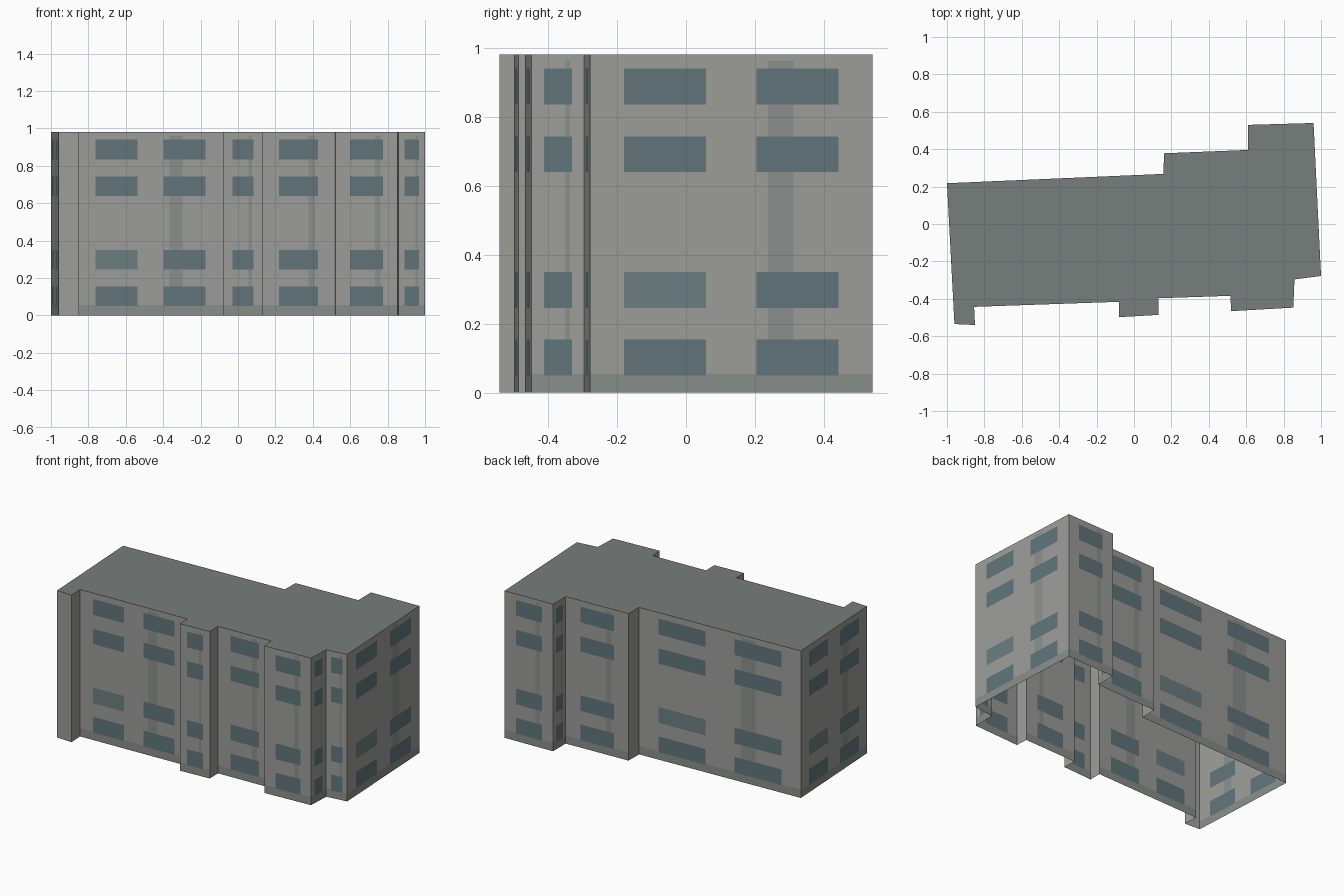
import bpy, bmesh
from mathutils import Vector

if "Cube" in bpy.data.objects:
    bpy.data.objects.remove(bpy.data.objects["Cube"])

HEIGHT = 0.98

# Building footprint, counter-clockwise from the front left corner
FOOTPRINT = [Vector(p) for p in (
    (-0.96, -0.535), (-0.85, -0.54), (-0.855, -0.443), (-0.08, -0.416),
    (-0.08, -0.498), (0.132, -0.486), (0.13, -0.397), (0.515, -0.384),
    (0.52, -0.466), (0.852, -0.447), (0.858, -0.296), (1.0, -0.278),
    (0.96, 0.54), (0.61, 0.53), (0.61, 0.396), (0.16, 0.378),
    (0.158, 0.268), (-1.0, 0.218))]

# Window rows and the horizontal bands of every wall
ROWS = [(0.05, 0.155), (0.245, 0.35), (0.64, 0.742), (0.835, 0.94)]
BASE_TOP, STRIP_TOP = 0.055, 0.962
LEVELS = sorted({0, BASE_TOP, STRIP_TOP, HEIGHT} | {z for r in ROWS for z in r})


def srgb(*rgb):
    return [((c / 255 + 0.055) / 1.055) ** 2.4 for c in rgb] + [1.0]


def material(name, *rgb):
    m = bpy.data.materials.new(name)
    m.diffuse_color = srgb(*rgb)
    m.use_nodes = True
    m.node_tree.nodes["Principled BSDF"].inputs["Base Color"].default_value = m.diffuse_color
    return m


def make_object(name, bm, materials):
    mesh = bpy.data.meshes.new(name)
    bm.to_mesh(mesh)
    bm.free()
    for m in materials:
        mesh.materials.append(m)
    obj = bpy.data.objects.new(name, mesh)
    bpy.context.collection.objects.link(obj)
    return obj


WALL, BASE, STRIP, GLASS, PALE_GLASS = range(5)


def layout(length):
    """Window columns and pilaster strip, as fractions of the wall length."""
    if length > 0.6:
        return [(0.12, 0.41), (0.59, 0.88)], (0.63, 0.72)
    if length > 0.12:
        return [(0.235, 0.77)], (0.64, 0.73)
    return [], None


def cell_kind(u, z, columns, strip):
    if not columns:
        return WALL
    for row, (z0, z1) in enumerate(ROWS):
        for col, (u0, u1) in enumerate(columns):
            if z0 < z < z1 and u0 < u < u1:
                pale = row == 1 and col == 0 and len(columns) == 2
                return PALE_GLASS if pale else GLASS
    if z < BASE_TOP:
        return BASE
    return STRIP if strip[0] < u < strip[1] and z < STRIP_TOP else WALL


# Walls: each one a flat grid whose cells are coloured as glass, strip or base
bm = bmesh.new()
for i, a in enumerate(FOOTPRINT):
    b = FOOTPRINT[(i + 1) % len(FOOTPRINT)]
    columns, strip = layout((b - a).length)
    cuts = {0, 1} | {u for c in columns for u in c} | set(strip or ())
    cuts = sorted(cuts)
    grid = [[bm.verts.new((*a.lerp(b, u), z)) for z in LEVELS] for u in cuts]
    for j in range(len(cuts) - 1):
        for k in range(len(LEVELS) - 1):
            f = bm.faces.new((grid[j][k], grid[j + 1][k],
                              grid[j + 1][k + 1], grid[j][k + 1]))
            f.material_index = cell_kind((cuts[j] + cuts[j + 1]) / 2,
                                         (LEVELS[k] + LEVELS[k + 1]) / 2,
                                         columns, strip)
bmesh.ops.remove_doubles(bm, verts=bm.verts, dist=0.0005)
make_object("walls", bm, [
    material("wall_render", 157, 158, 154),
    material("base_band", 138, 143, 139),
    material("pilaster_strip", 140, 144, 141),
    material("window_glass", 97, 117, 123),
    material("pale_window_glass", 108, 126, 130)])

# Flat roof; the underside of the building stays open
bm = bmesh.new()
bm.faces.new([bm.verts.new((*p, HEIGHT)) for p in FOOTPRINT])
make_object("roof", bm, [material("roof_felt", 119, 126, 124)])
